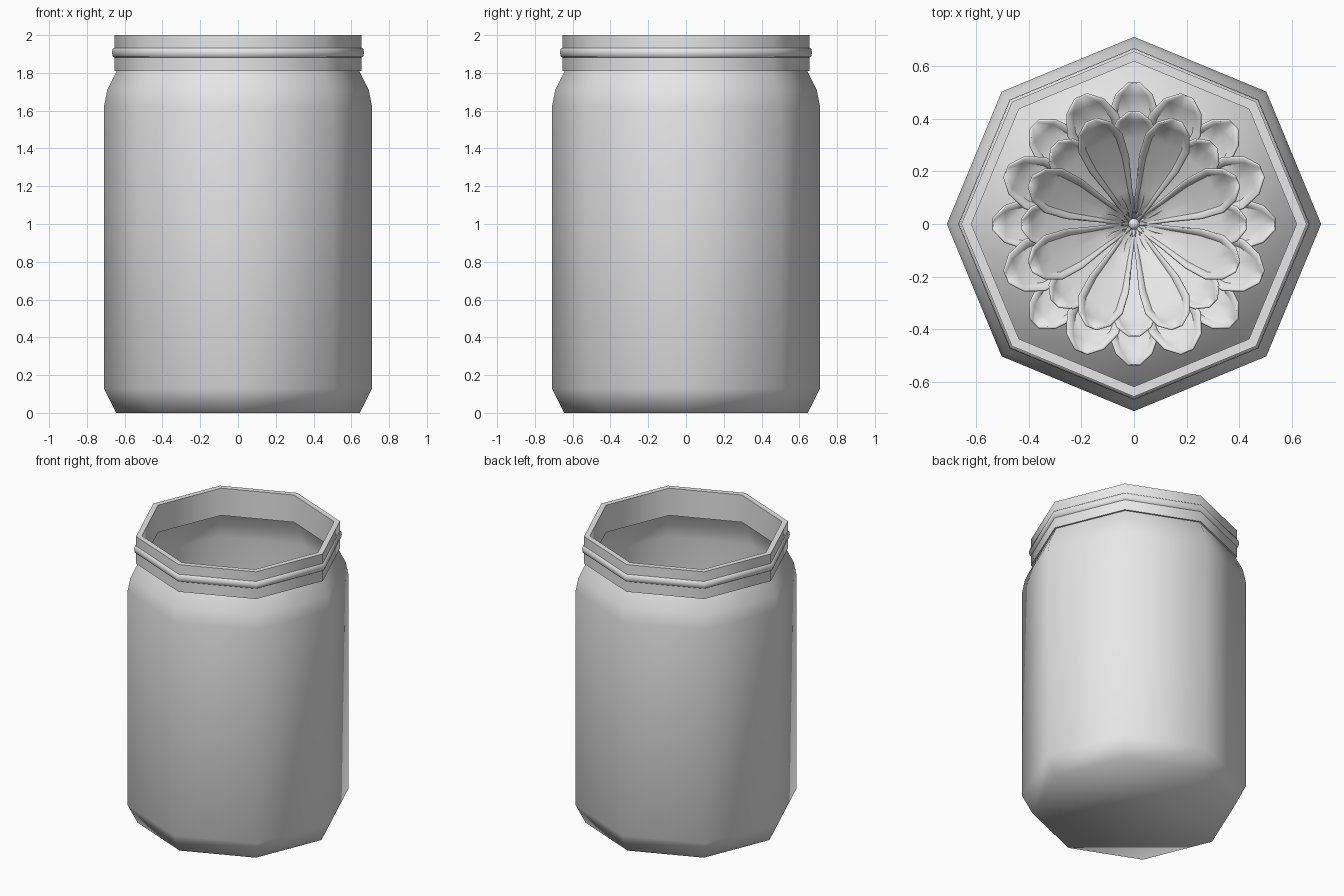
import bpy, bmesh, math
from mathutils import Matrix, Vector

if "Cube" in bpy.data.objects:
    bpy.data.objects.remove(bpy.data.objects["Cube"], do_unlink=True)

SIDES = 8
grey = bpy.data.materials.new("plain_grey")
grey.use_nodes = True
grey.diffuse_color = (0.8, 0.8, 0.8, 1)
grey.node_tree.nodes["Principled BSDF"].inputs["Base Color"].default_value = (0.8, 0.8, 0.8, 1)


def finish(name, bm, angle=180):
    """Turn a bmesh into a smooth-shaded object with the shared material."""
    bmesh.ops.recalc_face_normals(bm, faces=bm.faces)
    mesh = bpy.data.meshes.new(name)
    bm.to_mesh(mesh)
    bm.free()
    mesh.materials.append(grey)
    obj = bpy.data.objects.new(name, mesh)
    bpy.context.collection.objects.link(obj)
    bpy.ops.object.select_all(action="DESELECT")
    obj.select_set(True)
    bpy.context.view_layer.objects.active = obj
    bpy.ops.object.shade_smooth_by_angle(angle=math.radians(angle))
    return obj


def lathe(name, profile, angle=180, closed=False, floor=False, lid=False):
    """Sweep a radius/height profile round an octagon with corners on the axes."""
    bm = bmesh.new()
    rings = []
    for r, z in profile:
        rings.append([bm.verts.new((r * math.cos(math.tau * i / SIDES),
                                    r * math.sin(math.tau * i / SIDES), z))
                      for i in range(SIDES)])
    pairs = list(zip(rings, rings[1:]))
    if closed:
        pairs.append((rings[-1], rings[0]))
    for low, high in pairs:
        for i in range(SIDES):
            j = (i + 1) % SIDES
            bm.faces.new((low[i], low[j], high[j], high[i]))
    if floor:
        bm.faces.new(rings[0][::-1])
    if lid:
        bm.faces.new(rings[-1])
    return finish(name, bm, angle)


# Jar: open body with chamfered foot and rounded shoulder
lathe("jar_body", [(0.645, 0), (0.71, 0.13), (0.71, 1.62), (0.692, 1.71), (0.64, 1.815)],
      floor=True)

# Neck band and its bead
lathe("jar_neck", [(0.655, 1.81), (0.655, 2.0), (0.617, 2.0), (0.617, 1.81)],
      angle=50, closed=True)
lathe("neck_bead", [(0.652, 1.88), (0.664, 1.888), (0.667, 1.907), (0.664, 1.926), (0.652, 1.935)],
      angle=50)

# Filling that carries the flower
LEVEL = 0.95
lathe("jar_filling", [(0.63, 0.02), (0.695, 0.14), (0.695, LEVEL)], floor=True, lid=True)

# Petal outline: distance along the petal and half width, as fractions
OUTLINE = [(0.0, 0.06), (0.3, 0.45), (0.58, 0.88), (0.78, 1.0), (0.92, 0.72), (1.0, 0.22)]


def add_petal(bm, turn, length, width, slope, lip):
    """One cupped petal with a raised lip round a shallow bowl."""
    rows = []
    for t, w in OUTLINE:
        tip = t == 1.0
        row = []
        for side in (-1, -0.72, 0, 0.72, 1):
            edge = lip * min(1, t * 2) if abs(side) == 1 or tip else 0
            bowl = 0.25 * lip * abs(side)
            height = slope * length * t ** 1.2 + edge + bowl
            row.append(bm.verts.new(Matrix.Rotation(turn, 3, "Z") @
                                    Vector((length * t, side * w * width, LEVEL + 0.02 + height))))
        rows.append(row)
    for a, b in zip(rows, rows[1:]):
        for i in range(4):
            bm.faces.new((a[i], b[i], b[i + 1], a[i + 1]))


# Four tiers of petals, inner tiers steeper: name, offset, length, half width, slope
TIERS = [("inner_petals", 0.5, 0.42, 0.085, 0.75),
         ("second_petals", 0, 0.42, 0.085, 0.52),
         ("third_petals", 0.5, 0.52, 0.1, 0.34),
         ("outer_petals", 0, 0.53, 0.09, 0.16)]
for name, offset, length, width, slope in TIERS:
    bm = bmesh.new()
    for i in range(SIDES):
        add_petal(bm, (i + offset) * math.tau / SIDES, length, width, slope, 0.035)
    petals = finish(name, bm, 40)
    shell = petals.modifiers.new("thickness", "SOLIDIFY")
    shell.thickness = 0.008

# Flower heart
bm = bmesh.new()
bmesh.ops.create_uvsphere(bm, u_segments=12, v_segments=8, radius=0.022,
                          matrix=Matrix.Translation((0, 0, LEVEL + 0.06)))
finish("flower_heart", bm)
